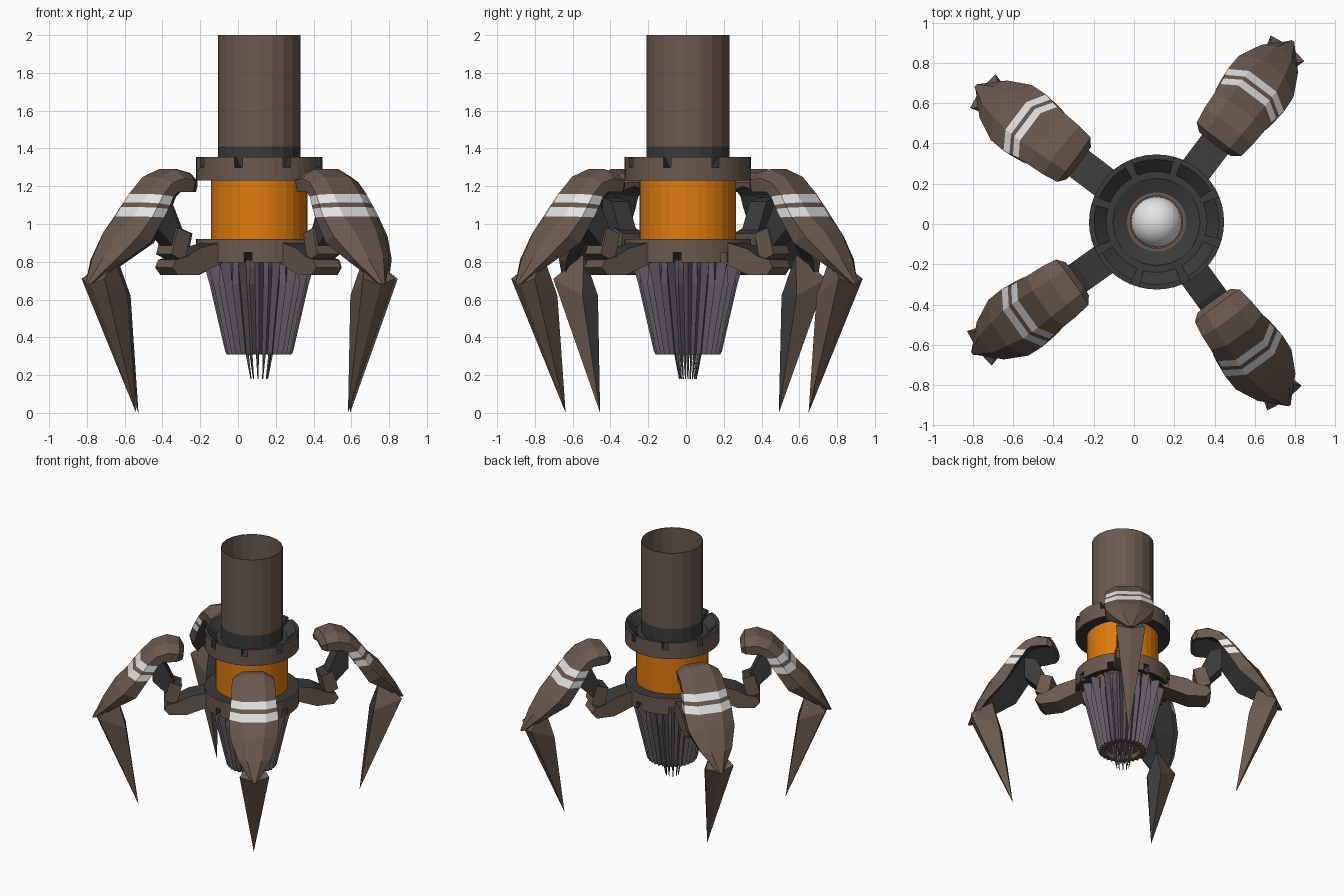
import bpy, bmesh, math
from mathutils import Matrix, Vector

if "Cube" in bpy.data.objects:
    bpy.data.objects.remove(bpy.data.objects["Cube"])

CX, CY = 0.112, 0.01


def mat(name, rgb):
    m = bpy.data.materials.new(name)
    m.diffuse_color = (*rgb, 1)
    m.use_nodes = True
    m.node_tree.nodes["Principled BSDF"].inputs["Base Color"].default_value = m.diffuse_color
    return m


BROWN = mat("brown_metal", (0.145, 0.102, 0.077))
DARK = mat("dark_grey", (0.043, 0.043, 0.044))
ORANGE = mat("orange", (0.74, 0.20, 0.004))
WHITE = mat("off_white", (0.78, 0.78, 0.78))
STEEL = mat("drill_grey", (0.125, 0.108, 0.125))


def finish(name, bm, mats, rule=None, angle=0.0, smooth=False):
    """Turn a bmesh into an object placed on the body axis; rule(face) picks the material."""
    bmesh.ops.remove_doubles(bm, verts=bm.verts, dist=1e-5)
    bmesh.ops.recalc_face_normals(bm, faces=bm.faces)
    bm.normal_update()
    for f in bm.faces:
        f.smooth = smooth
        if rule:
            f.material_index = rule(f)
    me = bpy.data.meshes.new(name)
    bm.to_mesh(me)
    bm.free()
    for m in mats:
        me.materials.append(m)
    ob = bpy.data.objects.new(name, me)
    ob.location = (CX, CY, 0)
    ob.rotation_euler.z = math.radians(angle)
    bpy.context.collection.objects.link(ob)
    return ob


def skin(bm, rings, closed_ring=True, loop=False, caps=False):
    """Bridge successive rings of points with quads."""
    vs = [[bm.verts.new(p) for p in r] for r in rings]
    n = len(vs[0])
    for i in range(len(vs) if loop else len(vs) - 1):
        a, b = vs[i], vs[(i + 1) % len(vs)]
        for j in range(n if closed_ring else n - 1):
            k = (j + 1) % n
            bm.faces.new((a[j], a[k], b[k], b[j]))
    if caps:
        bm.faces.new(vs[0])
        bm.faces.new(vs[-1])


def lathe(bm, profile, segs, start=0, end=360, closed=True):
    """Sweep an (r, z) profile around the z axis, fully or as a capped arc."""
    full = end - start >= 360
    rings = []
    for i in range(segs if full else segs + 1):
        a = math.radians(start + (end - start) * i / segs)
        rings.append([(r * math.cos(a), r * math.sin(a), z) for r, z in profile])
    skin(bm, rings, closed, full, not full)


def outward(f):
    """0 for faces looking away from the axis, 1 for the rest."""
    c, n = f.calc_center_median(), f.normal
    radial = Vector((c.x, c.y, 0)).normalized()
    return 0 if n.dot(radial) > 0.7 else 1


# Upper tube, open at the top, with a dark foot
bm = bmesh.new()
lathe(bm, [(0.219, 1.30), (0.219, 1.41), (0.219, 2.0), (0.214, 2.0),
           (0.214, 1.41), (0.214, 1.30)], 20)
finish("upper_tube", bm, [BROWN, DARK], lambda f: int(f.calc_center_median().z < 1.38))

# Floor inside the tube around the central opening, and its sleeve
bm = bmesh.new()
lathe(bm, [(0.26, 1.30), (0.145, 1.26), (0.145, 1.24), (0.26, 1.25)], 32)
finish("tube_floor", bm, [DARK])
bm = bmesh.new()
lathe(bm, [(0.147, 1.265), (0.130, 1.265), (0.130, 0.95), (0.147, 0.95)], 32)
finish("inner_sleeve", bm, [BROWN])
bm = bmesh.new()
bmesh.ops.create_uvsphere(bm, u_segments=24, v_segments=14, radius=0.127,
                          matrix=Matrix.Translation((0, 0, 1.1)))
finish("core_ball", bm, [WHITE], smooth=True)

# Orange drum
bm = bmesh.new()
lathe(bm, [(0.255, 0.91), (0.255, 1.24), (0.249, 1.24), (0.249, 0.91)], 32)
finish("orange_drum", bm, [ORANGE])


# Notched collars: a full band plus eight rim blocks with gaps between them
def collar(name, z_flat, z_mid, z_rim, first_notch):
    bm = bmesh.new()
    lathe(bm, [(0.215, z_flat), (0.335, z_flat), (0.335, z_mid), (0.215, z_mid)], 48)
    finish(name + "_band", bm, [BROWN, DARK], outward)
    bm = bmesh.new()
    for i in range(8):
        a = first_notch + 45 * i
        lathe(bm, [(0.25, z_mid), (0.335, z_mid), (0.335, z_rim), (0.31, z_rim)],
              5, a + 3.7, a + 41.3)
    finish(name + "_rim", bm, [BROWN, DARK], outward)


collar("upper_collar", 1.23, 1.30, 1.355, -64)
collar("lower_collar", 0.92, 0.85, 0.795, -100)

# Fluted drill cone with a toothed top edge
N = 32
bm = bmesh.new()
rings = []
for z, ro, rm, ri in [(0.81, 0.295, 0.25, 0.24), (0.77, 0.288, 0.25, 0.235),
                      (0.68, 0.262, 0.258, 0.225), (0.325, 0.180, 0.178, 0.155),
                      (0.31, 0.172, 0.172, 0.15)]:
    ring = []
    for j in range(2 * N):
        a = math.pi * j / N
        r = ri if j % 2 else rm if j % 4 else ro
        ring.append((r * math.cos(a), r * math.sin(a), z))
    rings.append(ring)
for r, z in [(0.125, 0.31), (0.115, 0.34)]:
    rings.append([(r * math.cos(math.pi * j / N), r * math.sin(math.pi * j / N), z)
                  for j in range(2 * N)])
skin(bm, rings, caps=True)
finish("drill_cone", bm, [STEEL, BROWN],
       lambda f: int(f.normal.z < -0.5 or (f.calc_center_median().xy.length < 0.13)))

# Thin needles below the drill
bm = bmesh.new()
for i in range(11):
    a = math.tau * i / 11
    top = Vector((0.072 * math.cos(a), 0.072 * math.sin(a), 0.35))
    tip = Vector((0.045 * math.cos(a), 0.045 * math.sin(a), 0.18))
    rot = (top - tip).to_track_quat('Z', 'Y').to_matrix().to_4x4()
    bmesh.ops.create_cone(bm, segments=5, radius1=0.003, radius2=0.010, cap_ends=True,
                          depth=(top - tip).length,
                          matrix=Matrix.Translation((top + tip) / 2) @ rot)
finish("drill_needles", bm, [STEEL])

# Leg shell sections: ridge r, ridge z, ridge half width, edge r, edge z, edge half width
SHELL = [(0.48, 1.22, 0.05, 0.49, 1.17, 0.10), (0.51, 1.27, 0.07, 0.52, 1.17, 0.138),
         (0.60, 1.29, 0.075, 0.58, 1.17, 0.15), (0.70, 1.25, 0.08, 0.63, 1.17, 0.155),
         (0.785, 1.16, 0.085, 0.665, 1.145, 0.16), (0.82, 1.115, 0.085, 0.69, 1.10, 0.165),
         (0.84, 1.09, 0.085, 0.705, 1.08, 0.17), (0.875, 1.04, 0.085, 0.735, 1.035, 0.175),
         (0.96, 0.96, 0.07, 0.82, 0.90, 0.17), (1.05, 0.82, 0.05, 0.96, 0.80, 0.115),
         (1.125, 0.68, 0.008, 1.085, 0.69, 0.02)]

# Leg links as side outlines: name, half width, outline
LINKS = [("leg_arm", 0.08, [(0.28, 0.91), (0.45, 0.87), (0.52, 0.83), (0.60, 0.81),
                            (0.62, 0.77), (0.585, 0.73), (0.46, 0.73), (0.28, 0.80)]),
         ("leg_joint", 0.07, [(0.53, 0.80), (0.62, 0.84), (0.58, 0.98), (0.495, 0.95)]),
         ("leg_strut", 0.055, [(0.53, 0.93), (0.60, 0.88), (0.70, 0.98), (0.70, 1.14),
                               (0.62, 1.12)])]


def leg(label, angle):
    # Armoured shell, hollow and dark underneath, with two white bands
    bm = bmesh.new()
    rings = []
    for rr, rz, a, er, ez, w in SHELL:
        mr, mz = rr * 0.6 + er * 0.4, rz * 0.6 + ez * 0.4
        rings.append([(er, -w * 0.95, ez), (mr, -w, mz), (rr, -a, rz),
                      (rr, a, rz), (mr, w, mz), (er, w * 0.95, ez), (mr, 0, mz)])
    # faces are made row by row, seven to a row; the last two are the underside
    n = len(SHELL) - 1
    skin(bm, rings, caps=True)
    kind = {}
    for i, f in enumerate(bm.faces):
        row, col = divmod(i, 7)
        kind[f] = 0 if row >= n else 1 if col >= 5 else 2 if row in (4, 6) else 0
    finish(label + "_leg_shell", bm, [BROWN, DARK, WHITE], lambda f: kind[f], angle)

    # Claw
    bm = bmesh.new()
    girdle = [bm.verts.new(p) for p in
              [(1.095, 0, 0.68), (1.08, 0.105, 0.71), (0.89, 0.05, 0.62),
               (0.89, -0.05, 0.62), (1.08, -0.105, 0.71)]]
    top, tip = bm.verts.new((0.95, 0, 0.84)), bm.verts.new((0.80, 0, 0.0))
    for i in range(5):
        for apex in (top, tip):
            bm.faces.new((girdle[i], girdle[(i + 1) % 5], apex))
    finish(label + "_leg_claw", bm, [BROWN, DARK], lambda f: int(f.normal.x < -0.6), angle)

    # Links between body and shell
    for name, w, outline in LINKS:
        bm = bmesh.new()
        skin(bm, [[(r, s, z) for r, z in outline] for s in (-w, w)], caps=True)
        if name == "leg_strut":
            finish(label + "_" + name, bm, [DARK], None, angle)
        else:
            finish(label + "_" + name, bm, [BROWN, DARK],
                   lambda f: int(f.normal.z > 0.5), angle)


for label, angle in [("back_right", 53), ("back_left", 143),
                     ("front_left", 215.5), ("front_right", -54)]:
    leg(label, angle)
